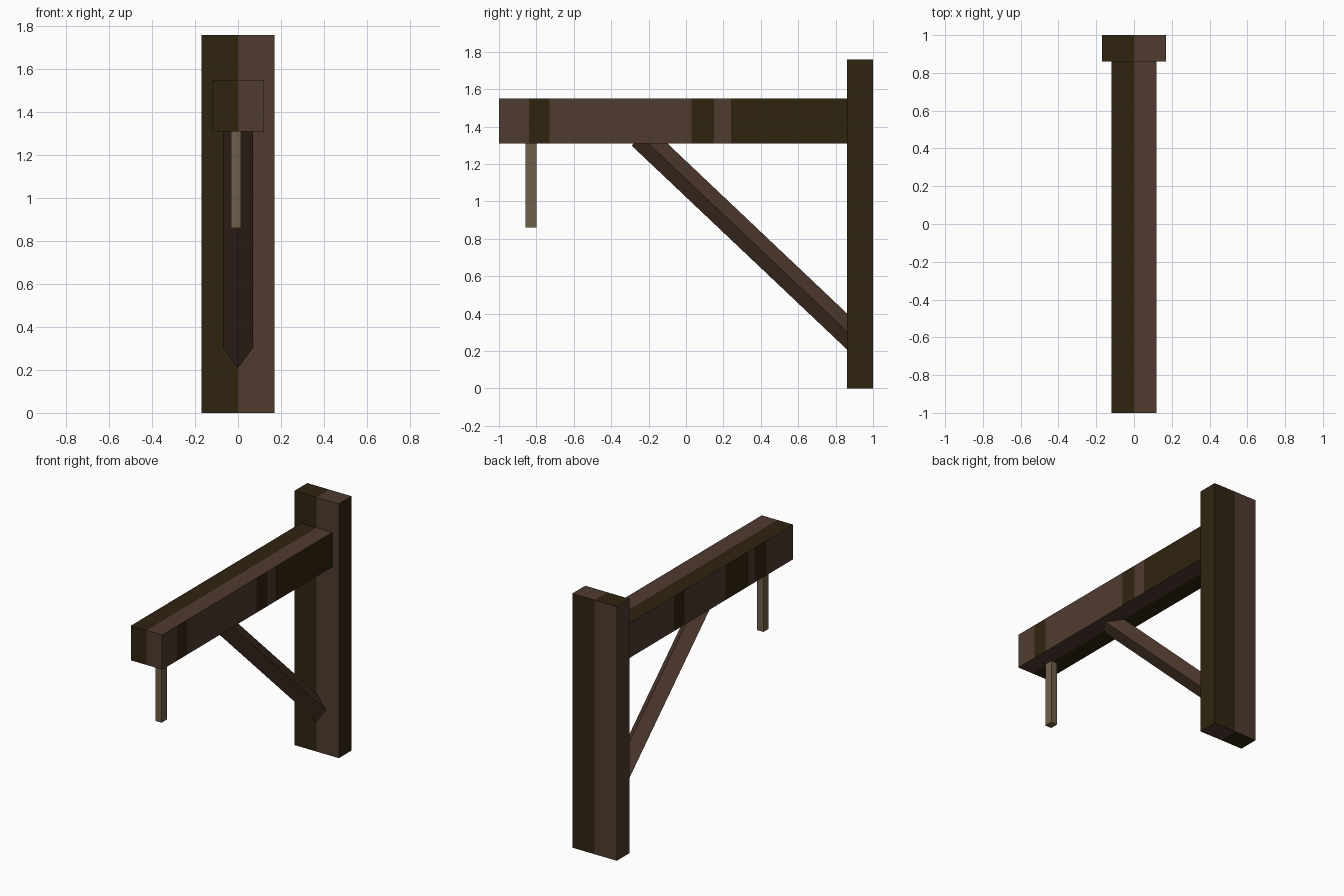
import bpy, bmesh
from mathutils import Vector

if "Cube" in bpy.data.objects:
    bpy.data.objects.remove(bpy.data.objects["Cube"])


def material(name, rgb):
    m = bpy.data.materials.new(name)
    lin = [(c / 255 / 12.92 if c < 11 else ((c / 255 + 0.055) / 1.055) ** 2.4) for c in rgb]
    m.diffuse_color = (*lin, 1)
    m.use_nodes = True
    m.node_tree.nodes["Principled BSDF"].inputs["Base Color"].default_value = m.diffuse_color
    return m


BROWN = material("wood_brown", (80, 59, 47))
DARK = material("dark_wood", (48, 36, 16))
TAN = material("tan_rope", (112, 95, 72))


def finish(name, bm, mats, rule=None):
    bmesh.ops.recalc_face_normals(bm, faces=bm.faces)
    bm.normal_update()
    if rule:
        for f in bm.faces:
            f.material_index = int(rule(f.calc_center_median(), f.normal))
    me = bpy.data.meshes.new(name)
    bm.to_mesh(me)
    bm.free()
    for m in mats:
        me.materials.append(m)
    ob = bpy.data.objects.new(name, me)
    bpy.context.collection.objects.link(ob)
    return ob


def box(lo, hi, x_cuts=(), y_cuts=()):
    """Box between two corners, sliced at the given x and y positions."""
    bm = bmesh.new()
    bmesh.ops.create_cube(bm, size=1)
    lo, hi = Vector(lo), Vector(hi)
    for v in bm.verts:
        v.co = [l + (c + 0.5) * (h - l) for l, h, c in zip(lo, hi, v.co)]
    for axis, cuts in ((Vector((1, 0, 0)), x_cuts), (Vector((0, 1, 0)), y_cuts)):
        for c in cuts:
            bmesh.ops.bisect_plane(bm, geom=bm.verts[:] + bm.edges[:] + bm.faces[:],
                                   plane_co=axis * c, plane_no=axis)
    return bm


def half_dark(c, n):
    """Front, top and bottom are dark on the left half, the back on the right half."""
    return c.x > 0 if n.y > 0.5 else c.x < 0


# Upright post, with its right side dark and left side brown
finish("post", box((-0.17, 0.86, 0), (0.17, 1, 1.76), x_cuts=[0]), [BROWN, DARK],
       lambda c, n: n.x > 0 if abs(n.x) > 0.5 else half_dark(c, n))

# Horizontal beam with dark bands on each side
right_bands = [(-0.84, -0.73), (0.03, 0.15), (0.24, 0.86)]
left_bands = [(-0.71, -0.58), (-0.51, -0.26), (0.19, 0.30)]


def beam_rule(c, n):
    if abs(n.x) > 0.5:
        bands = right_bands if n.x > 0 else left_bands
        return any(a < c.y < b for a, b in bands)
    return half_dark(c, n)


cuts = sorted(y for band in right_bands + left_bands for y in band if y < 0.85)
finish("beam", box((-0.12, -1, 1.31), (0.12, 0.86, 1.55), [0], cuts), [BROWN, DARK], beam_rule)

# Diagonal brace: square bar standing on its edge
bm = bmesh.new()
start, end = Vector((0, 0.925, 0.244)), Vector((0, -0.242, 1.349))
side = Vector((0.07, 0, 0))
up = (end - start).normalized().cross(side)
rings = [[bm.verts.new(p + o) for o in (side, up, -side, -up)] for p in (start, end)]
for ring in rings:
    bm.faces.new(ring)
for i in range(4):
    j = (i + 1) % 4
    bm.faces.new((rings[0][i], rings[0][j], rings[1][j], rings[1][i]))
finish("brace", bm, [BROWN])

# Short hanger under the beam's free end
finish("hanger", box((-0.033, -0.858, 0.86), (0.015, -0.80, 1.31)), [TAN])
